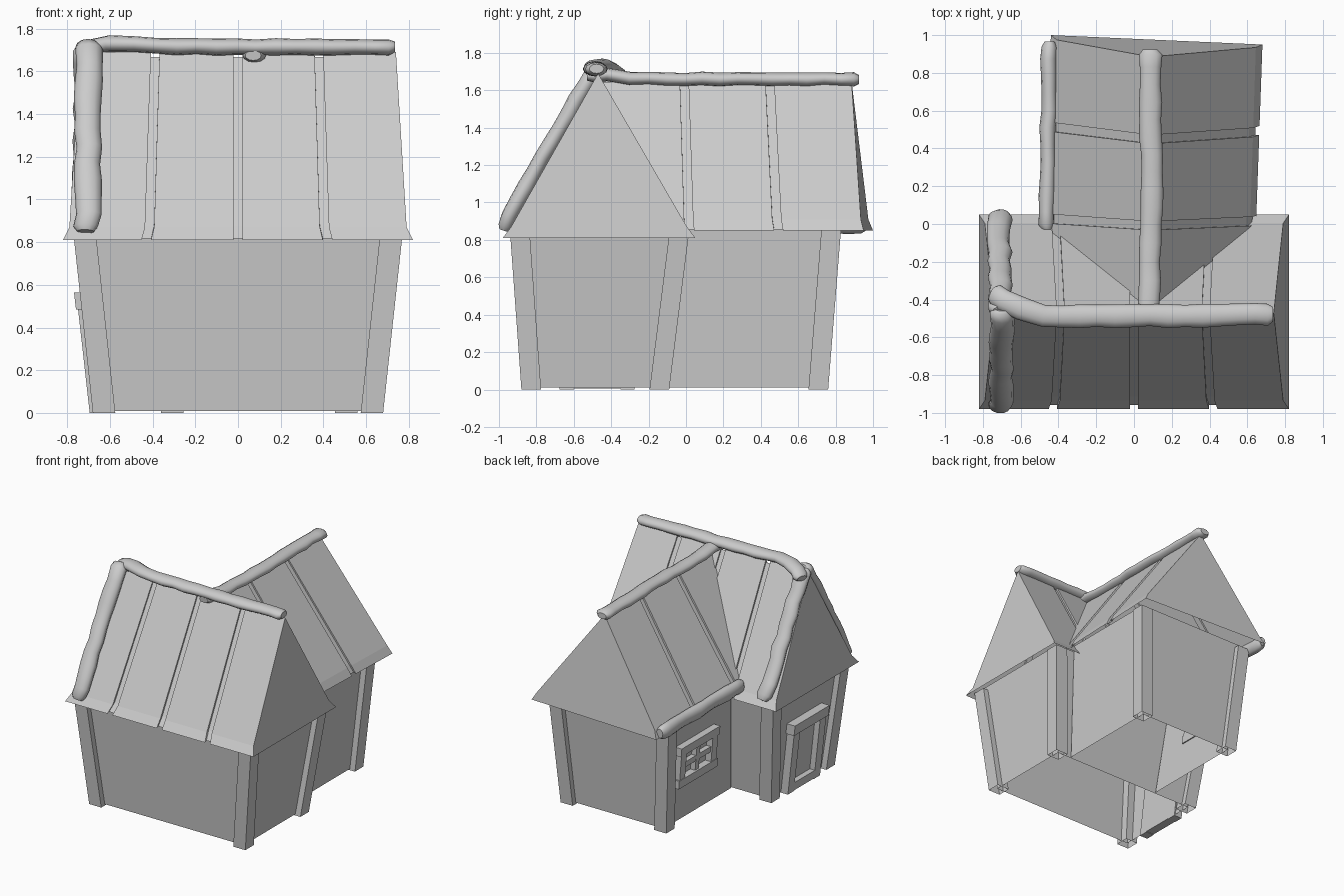
import bpy, bmesh, math, random
from mathutils import Vector

if "Cube" in bpy.data.objects:
    bpy.data.objects.remove(bpy.data.objects["Cube"])

random.seed(4)


def make(name, verts, faces, smooth=False):
    me = bpy.data.meshes.new(name)
    me.from_pydata([tuple(v) for v in verts], [], faces)
    bm = bmesh.new()
    bm.from_mesh(me)
    bmesh.ops.recalc_face_normals(bm, faces=bm.faces)
    bm.to_mesh(me)
    bm.free()
    for p in me.polygons:
        p.use_smooth = smooth
    ob = bpy.data.objects.new(name, me)
    bpy.context.collection.objects.link(ob)
    return ob


def loft(name, rings, smooth=False, caps=True, closed=True):
    """Skin through equal-sized rings, optionally capped at both ends."""
    n = len(rings[0])
    verts = [v for r in rings for v in r]
    faces = [(k * n + i, k * n + (i + 1) % n, (k + 1) * n + (i + 1) % n, (k + 1) * n + i)
             for k in range(len(rings) - 1) for i in range(n if closed else n - 1)]
    if caps:
        faces += [tuple(range(n))[::-1], tuple(range(len(verts) - n, len(verts)))]
    return make(name, verts, faces, smooth)


def block(name, low, high, z0, z1, caps=True):
    """Tapered block from two (x0, x1, y0, y1) rectangles."""
    rect = lambda r, z: [(r[0], r[2], z), (r[1], r[2], z), (r[1], r[3], z), (r[0], r[3], z)]
    return loft(name, [rect(low, z0), rect(high, z1)], caps=caps)


def post(name, low, high, sx, sy, z1, s=0.105):
    """Leaning, open-ended corner post given by its outer corner at bottom and top."""
    r = lambda c: (*sorted((c[0], c[0] - sx * s)), *sorted((c[1], c[1] - sy * s)))
    return block(name, r(low), r(high), 0, z1, caps=False)


def wall_bar(name, base, slope, y0, y1, z0, z1, d0, d1):
    """Bar lying on a left-facing leaning wall, from depth d0 to d1."""
    x0, x1 = base - slope * z0, base - slope * z1
    return block(name, (x0 - d1, x0 - d0, y0, y1), (x1 - d1, x1 - d0, y0, y1), z0, z1)


def roof(name, a, b, grooves, half, depth=0.022):
    """Roof shell between two end profiles, with sunken seams between panels."""
    a, b = [Vector(p) for p in a], [Vector(p) for p in b]

    def ring(u, sunk=False):
        pts = [p.lerp(q, u) for p, q in zip(a, b)]
        c = sum(pts, Vector()) / len(pts)
        return [p + (c - p).normalized() * depth if sunk else p for p in pts]

    rings = [ring(0)]
    for g in grooves:
        lo, hi = g - half, g + half
        rings += [ring(lo), ring(lo, True), ring(hi, True), ring(hi)]
    return loft(name, rings + [ring(1)], closed=False)


def trim(ob, co, no):
    """Cut away the part of a mesh behind a plane."""
    bm = bmesh.new()
    bm.from_mesh(ob.data)
    bmesh.ops.bisect_plane(bm, geom=bm.verts[:] + bm.edges[:] + bm.faces[:],
                           plane_co=co, plane_no=no, clear_inner=True)
    bm.to_mesh(ob.data)
    bm.free()


def log(name, path, w, h, step=0.09, sides=12):
    """Lumpy rounded log along a path; w and h are half width and half height."""
    path = [Vector(p) for p in path]
    pts = []
    for p, q in zip(path, path[1:]):
        k = max(1, round((q - p).length / step))
        pts += [p.lerp(q, i / k) for i in range(k)]
    pts.append(path[-1])
    # rounded ends
    pts.insert(1, pts[0].lerp(pts[1], 0.3))
    pts.insert(-1, pts[-1].lerp(pts[-2], 0.3))
    rings, last = [], len(pts) - 1
    for i, p in enumerate(pts):
        t = (pts[min(i + 1, last)] - pts[max(i - 1, 0)]).normalized()
        side = t.cross(Vector((0, 0, 1))).normalized()
        up = side.cross(t)
        f = 0.65 if i in (0, last) else random.uniform(0.93, 1.07)
        c = p + side * random.uniform(-.006, .006) + up * random.uniform(-.003, .003)
        rings.append([c + side * (w * f * math.cos(j * math.tau / sides))
                      + up * (h * f * math.sin(j * math.tau / sides)) for j in range(sides)])
    ob = loft(name, rings, True)
    for p in ob.data.polygons[-2:]:
        p.use_smooth = False
    return ob


# wall shells, open below and above
block("main_walls", (-.635, .635, -.835, -.13), (-.73, .73, -.90, -.025), .01, .86, caps=False)
wing = block("wing_walls", (-.31, .515, -.2, .72), (-.385, .575, -.2, .79), .01, .90, caps=False)
trim(wing, (0, -.12, 0), (0, 1, -.12))

# corner posts
for sx in (-1, 1):
    post("main_front_post", (sx * .68, -.88), (sx * .77, -.94), sx, -1, .83)
    post("main_back_post", (sx * .68, -.09), (sx * .77, .015), sx, 1, .83)
post("wing_left_post", (-.36, .76), (-.43, .83), -1, 1, .87)
post("wing_right_post", (.56, .76), (.62, .83), 1, 1, .87)


# roofs
def main_end(s):
    return [(s * .82, -.98, .81), (s * .79, -.935, .87), (s * .74, -.47, 1.69),
            (s * .79, .005, .87), (s * .82, .05, .81)]


roof("main_roof", main_end(-1), main_end(1), (.238, .5, .756), .0135)
wing_roof = roof(
    "wing_roof",
    [(-.49, -.45, .85), (-.46, -.45, .91), (.09, -.46, 1.645), (.60, -.45, .91), (.63, -.45, .85)],
    [(-.44, 1.0, .85), (-.41, .975, .91), (.09, .885, 1.65), (.645, .935, .91), (.68, .95, .85)],
    (.335, .675), .017)
trim(wing_roof, (0, -.025, .86), (0, .87, .50))  # meets the main back slope

# logs on ridges and edges
log("main_ridge_log", [(-.755, -.37, 1.685), (-.69, -.40, 1.71), (-.60, -.45, 1.73), (-.48, -.49, 1.73),
                       (-.38, -.485, 1.718), (.735, -.48, 1.712)], .06, .038)
log("wing_ridge_log", [(.075, -.53, 1.675), (.075, -.42, 1.685), (.08, -.3, 1.665),
                       (.09, -.1, 1.66), (.09, .925, 1.66)], .058, .036)
log("front_slope_log", [(-.71, -.97, .85), (-.705, -.945, .93), (-.70, -.72, 1.32),
                        (-.70, -.49, 1.70), (-.70, -.45, 1.715)], .062, .045)
log("back_slope_log", [(-.70, .055, .87), (-.715, -.02, .98), (-.705, -.46, 1.72)], .062, .042)
log("wing_eave_log", [(-.465, -.03, .90), (-.445, .965, .885)], .043, .055)

# door on the left gable wall
D = (-.635, .112)
wall_bar("door_panel", *D, -.62, -.33, .05, .5, -.01, .015)
wall_bar("door_left_jamb", *D, -.675, -.60, 0, .5, -.01, .06)
wall_bar("door_right_jamb", *D, -.35, -.275, 0, .5, -.01, .06)
wall_bar("door_header", *D, -.69, -.26, .485, .565, -.01, .07)
wall_bar("door_sill", *D, -.61, -.34, .005, .07, -.01, .06)

# window on the wing's left wall
W = (-.31, .084)
for i, y in enumerate((.215, .41, .605)):
    s = .022 if i == 1 else .033
    wall_bar("window_upright", *W, y - s, y + s, .32, .63, -.01, .04 if i == 1 else .05)
for i, z in enumerate((.345, .475, .605)):
    s = .022 if i == 1 else .033
    e = 0 if i == 1 else .045
    wall_bar("window_crossbar", *W, .215 - e, .605 + e, z - s, z + s, -.01, .038 if i == 1 else .055)
